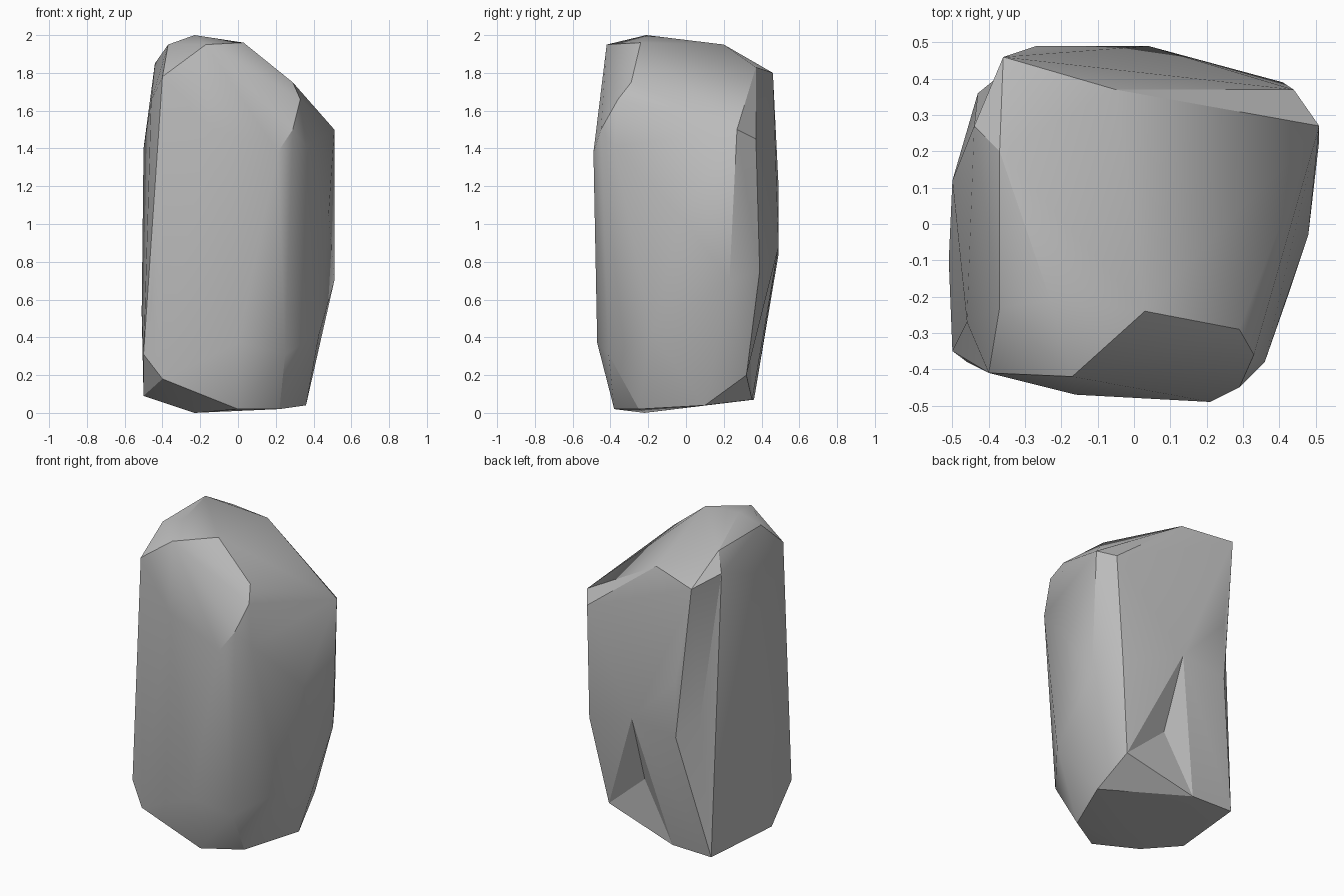
import bpy
import bmesh
import math
from mathutils import Vector

# Remove the default object
default = bpy.data.objects.get("Cube")
if default:
    bpy.data.objects.remove(default, do_unlink=True)


def make_material(name, colour):
    material = bpy.data.materials.new(name)
    material.use_nodes = True
    material.diffuse_color = (*colour, 1)
    material.node_tree.nodes["Principled BSDF"].inputs["Base Color"].default_value = (*colour, 1)
    return material


def corner(x, y, z):
    """Corner position given in hundredths of a unit."""
    return Vector((x, y, z)) / 100


# Slanted crown of the boulder
crown = [(-23, -21, 200), (3, -24, 196), (-37, -23, 195), (-17, -42, 195),
         (-37, 20, 195), (-44, 27, 185), (-5, 37, 183), (-36, 46, 180)]

# Shoulder where the crown breaks into the sides
shoulder = [(-40, -41, 178), (29, -29, 175), (33, -36, 166), (-46, -27, 165),
            (51, 27, 150), (44, 37, 145), (29, -45, 150), (-16, -47, 152),
            (21, -49, 138), (36, -38, 141), (-50, 12, 140)]

# Upright sides
waist = [(-27, 49, 120), (-27, 49, 84), (4, 49, 88), (41, 39, 75),
         (51, 23, 70), (48, -3, 105), (-46, -38, 60), (-51, -10, 53)]

# Chipped foot
foot = [(43, -18, 42), (0, -47, 37), (25, -41, 31), (-50, -35, 31),
        (-40, -40, 18), (32, 32, 20), (-50, -15, 9), (-43, 36, 7),
        (-15, 35, 7), (36, 10, 4), (22, -25, 2), (0, -38, 2), (-23, -22, 0)]

# Wrap the corners in a faceted skin
bm = bmesh.new()
for ring in (crown, shoulder, waist, foot):
    for point in ring:
        bm.verts.new(corner(*point))
skin = bmesh.ops.convex_hull(bm, input=bm.verts[:])
unused = {e for e in skin["geom_interior"] + skin["geom_unused"]
          if isinstance(e, bmesh.types.BMVert)}
bmesh.ops.delete(bm, geom=list(unused), context="VERTS")


# Chip in the lower back, pressed into the nearest facet
chip = corner(-4, 38, 37)
facet = min(bm.faces, key=lambda f: (f.calc_center_median() - chip).length)
inward = -facet.normal.copy()
poked = bmesh.ops.poke(bm, faces=[facet])
for vert in poked["verts"]:
    vert.co += inward * 0.06


# Hollow along the upright back corner
def middle(edge):
    return (edge.verts[0].co + edge.verts[1].co) / 2


hollow = corner(-40, 41, 94)
ridge = min(bm.edges, key=lambda e: (middle(e) - hollow).length)
if (middle(ridge) - hollow).length < 0.08:
    split = bmesh.ops.subdivide_edges(bm, edges=[ridge], cuts=1)
    for element in split["geom_inner"]:
        if isinstance(element, bmesh.types.BMVert):
            element.co += Vector((0.03, -0.03, 0))

bmesh.ops.triangulate(bm, faces=bm.faces[:])
bmesh.ops.recalc_face_normals(bm, faces=bm.faces[:])

# Finished boulder
mesh = bpy.data.meshes.new("boulder")
bm.to_mesh(mesh)
bm.free()
boulder = bpy.data.objects.new("boulder", mesh)
bpy.context.collection.objects.link(boulder)
mesh.materials.append(make_material("grey stone", (0.5, 0.5, 0.5)))

# Soften shallow creases and keep the strong ones crisp
bpy.ops.object.select_all(action="DESELECT")
boulder.select_set(True)
bpy.context.view_layer.objects.active = boulder
bpy.ops.object.shade_smooth_by_angle(angle=math.radians(25))
